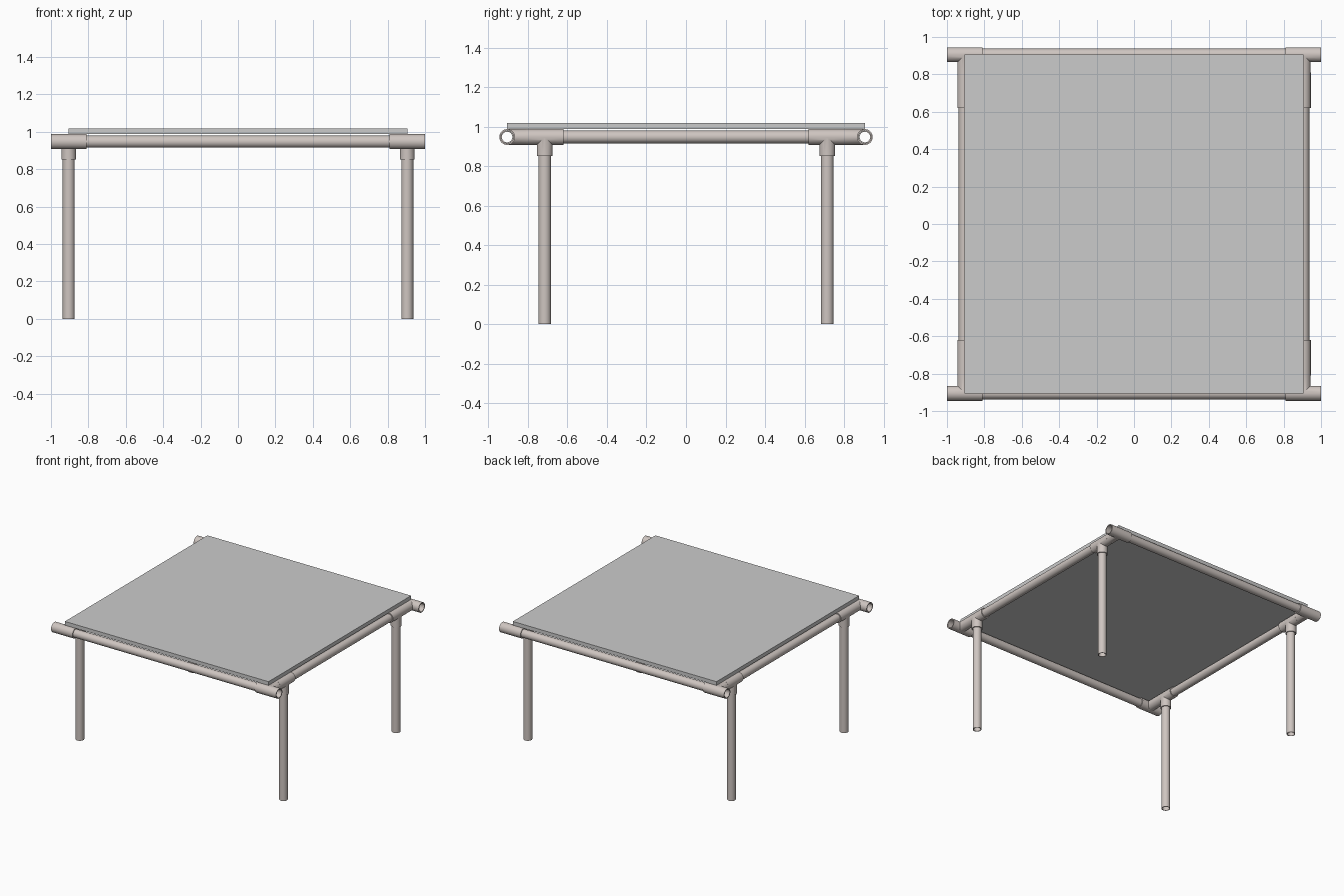
import bpy, bmesh
from math import pi
from mathutils import Matrix

if "Cube" in bpy.data.objects:
    bpy.data.objects.remove(bpy.data.objects["Cube"])

R_PIPE, R_IN, R_FIT, R_BORE = 0.032, 0.027, 0.04, 0.0325
RAIL, LEG_Y, AXIS_Z, HALF = 0.905, 0.715, 0.947, 0.095
SEG = 40

metal = bpy.data.materials.new("warm_steel")
metal.diffuse_color = (0.62, 0.56, 0.53, 1)
metal.use_nodes = True
metal.node_tree.nodes["Principled BSDF"].inputs["Base Color"].default_value = metal.diffuse_color


def new_obj(name, mesh, loc=(0, 0, 0), rot=(0, 0, 0)):
    ob = bpy.data.objects.new(name, mesh)
    bpy.context.collection.objects.link(ob)
    ob.location, ob.rotation_euler = loc, rot
    return ob


def smooth(ob):
    bpy.ops.object.select_all(action='DESELECT')
    ob.select_set(True)
    bpy.context.view_layer.objects.active = ob
    bpy.ops.object.shade_smooth_by_angle(angle=pi / 6)


def rod(name, r, z0, z1, rot=(0, 0, 0)):
    """Solid cylinder on the z axis, then rotated."""
    bm = bmesh.new()
    bmesh.ops.create_cone(bm, cap_ends=True, segments=SEG, radius1=r, radius2=r,
                          depth=z1 - z0, matrix=Matrix.Translation((0, 0, (z0 + z1) / 2)))
    me = bpy.data.meshes.new(name)
    bm.to_mesh(me)
    bm.free()
    return new_obj(name, me, rot=rot)


def tube(name, length, loc, rot=(0, 0, 0)):
    """Hollow pipe centred at loc: four rings joined into a closed wall."""
    bm = bmesh.new()
    h = length / 2
    rings = []
    for r, z in ((R_PIPE, -h), (R_PIPE, h), (R_IN, h), (R_IN, -h)):
        rings.append([bm.verts.new(Matrix.Rotation(2 * pi * i / SEG, 3, 'Z') @ Matrix.Translation((r, 0, z)).to_translation())
                      for i in range(SEG)])
    for k in range(4):
        a, b = rings[k], rings[(k + 1) % 4]
        for i in range(SEG):
            j = (i + 1) % SEG
            bm.faces.new((a[i], a[j], b[j], b[i]))
    bmesh.ops.recalc_face_normals(bm, faces=bm.faces)
    me = bpy.data.meshes.new(name)
    bm.to_mesh(me)
    bm.free()
    me.materials.append(metal)
    ob = new_obj(name, me, loc, rot)
    smooth(ob)


# Tee fitting: run along x, branch down -z, bored through
ALONG_X, ALONG_Y = (0, pi / 2, 0), (pi / 2, 0, 0)
tee = rod("tee_fitting", R_FIT, -HALF, HALF, ALONG_X)
parts = [(rod("branch", R_FIT - 0.0004, -HALF, 0), 'UNION'),
         (rod("run_bore", R_BORE, -0.2, 0.2, ALONG_X), 'DIFFERENCE'),
         (rod("branch_bore", R_BORE - 0.0003, -0.2, 0), 'DIFFERENCE')]
for ob, op in parts:
    ob.hide_render = True
    mod = tee.modifiers.new(op, 'BOOLEAN')
    mod.operation, mod.object, mod.solver = op, ob, 'EXACT'
bpy.context.view_layer.update()
tee_mesh = bpy.data.meshes.new_from_object(tee.evaluated_get(bpy.context.evaluated_depsgraph_get()))
tee_mesh.transform(Matrix.Rotation(pi / 2, 4, 'Y'))
tee_mesh.materials.clear()
tee_mesh.materials.append(metal)
for ob in [tee] + [p[0] for p in parts]:
    bpy.data.objects.remove(ob)

# Corner tees, leg tees, nipples and legs
first = True
for sx in (-1, 1):
    for sy in (-1, 1):
        c = new_obj("corner_tee", tee_mesh, (sx * RAIL, sy * RAIL, AXIS_Z), (-sy * pi / 2, 0, 0))
        if first:
            smooth(c)
            first = False
        new_obj("leg_tee", tee_mesh, (sx * RAIL, sy * LEG_Y, AXIS_Z), (0, 0, pi / 2))
        tube("nipple", 0.09, (sx * RAIL, sy * 0.81, AXIS_Z), ALONG_Y)
        tube("leg", 0.9, (sx * RAIL, sy * LEG_Y, 0.45))

# Rails
for s in (-1, 1):
    tube("end_rail", 1.72, (0, s * RAIL, AXIS_Z), ALONG_X)
    tube("side_rail", 1.34, (s * RAIL, 0, AXIS_Z), ALONG_Y)

# Table top
bm = bmesh.new()
bmesh.ops.create_cube(bm, size=1, matrix=Matrix.Translation((0, 0, 1.002)) @ Matrix.Diagonal((1.81, 1.81, 0.03, 1)))
top = bpy.data.meshes.new("table_top")
bm.to_mesh(top)
bm.free()
new_obj("table_top", top)
